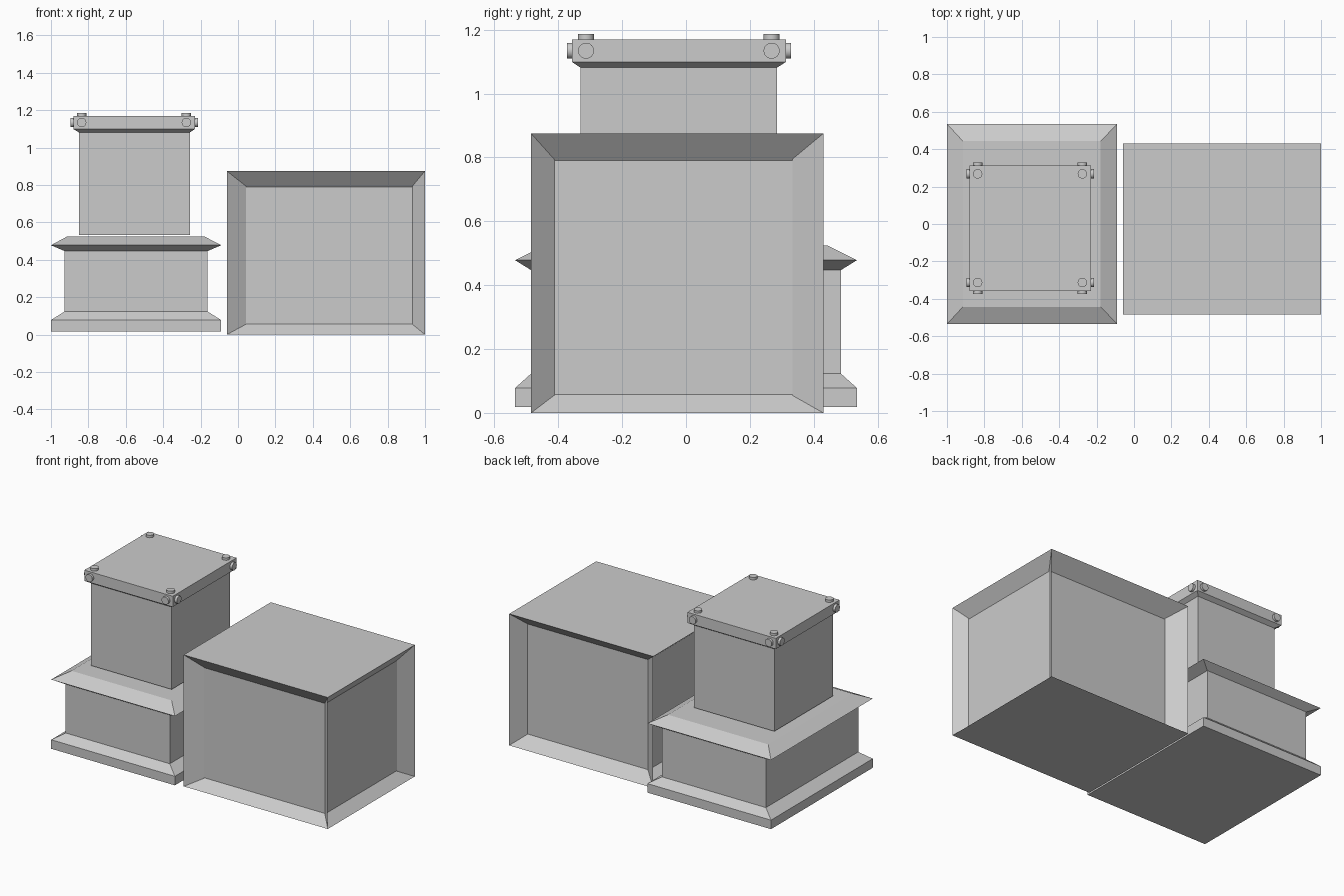
import bpy
import bmesh
from math import pi
from mathutils import Matrix, Vector

if "Cube" in bpy.data.objects:
    bpy.data.objects.remove(bpy.data.objects["Cube"])

grey = bpy.data.materials.new("plain grey")
grey.use_nodes = True
colour = (0.6, 0.6, 0.6, 1)
grey.diffuse_color = colour
grey.node_tree.nodes["Principled BSDF"].inputs["Base Color"].default_value = colour


def add_object(name, bm):
    bmesh.ops.recalc_face_normals(bm, faces=bm.faces)
    mesh = bpy.data.meshes.new(name)
    bm.to_mesh(mesh)
    bm.free()
    mesh.materials.append(grey)
    obj = bpy.data.objects.new(name, mesh)
    bpy.context.collection.objects.link(obj)
    return obj


def stack(name, rings):
    """Loft rectangles given as (x0, x1, y0, y1, z) from bottom to top."""
    bm = bmesh.new()
    loops = [[bm.verts.new(p) for p in ((x0, y0, z), (x1, y0, z), (x1, y1, z), (x0, y1, z))]
             for x0, x1, y0, y1, z in rings]
    bm.faces.new(loops[0])
    bm.faces.new(loops[-1])
    for low, high in zip(loops, loops[1:]):
        for i in range(4):
            j = (i + 1) % 4
            bm.faces.new((low[i], low[j], high[j], high[i]))
    return add_object(name, bm)


# Wide block with recessed panels on all four sides
outer = (-0.06, 1.0, -0.485, 0.43)
inner = (0.04, 0.935, -0.415, 0.335)
stack("recessed_block", [outer + (0,), inner + (0.058,), inner + (0.79,), outer + (0.875,)])

# Thin diagonal ribs that close the block's corners
for side, ix in (("right", 0), ("left", 1)):
    for end, iy in (("front", 2), ("back", 3)):
        tip = Vector((outer[ix], outer[iy], 0))
        root = Vector((inner[ix], inner[iy], 0))
        across = (tip - root).cross(Vector((0, 0, 1))).normalized() * 0.004
        bm = bmesh.new()
        base = bm.faces.new([bm.verts.new(p) for p in (tip, root + across, root - across)])
        top = bmesh.ops.extrude_face_region(bm, geom=[base])["geom"]
        bmesh.ops.translate(bm, vec=(0, 0, 0.875),
                            verts=[v for v in top if isinstance(v, bmesh.types.BMVert)])
        add_object(f"corner_rib_{end}_{side}", bm)

# Pedestal with plinth and flared ledge
plinth = (-1.0, -0.09, -0.535, 0.535)
waist = (-0.928, -0.162, -0.485, 0.485)
deck = (-0.915, -0.178, -0.443, 0.443)
stack("pedestal", [plinth + (0.018,), plinth + (0.078,), waist + (0.123,),
                   waist + (0.447,), plinth + (0.478,), deck + (0.524,)])

# Column and its cap
shaft = (-0.85, -0.257, -0.33, 0.285)
lid = (-0.88, -0.23, -0.357, 0.313)
stack("column", [shaft + (0.533,), shaft + (1.081,), lid + (1.099,), lid + (1.17,)])


# Round bolt heads on the top and sides of the cap corners
def bolt(name, place, axis):
    bm = bmesh.new()
    turn = Vector((0, 0, 1)).rotation_difference(axis).to_matrix().to_4x4()
    bmesh.ops.create_cone(bm, cap_ends=True, segments=24, radius1=0.025, radius2=0.025,
                          depth=0.032, matrix=Matrix.Translation(place) @ turn)
    obj = add_object(name, bm)
    bpy.ops.object.select_all(action="DESELECT")
    obj.select_set(True)
    bpy.context.view_layer.objects.active = obj
    bpy.ops.object.shade_smooth_by_angle(angle=pi / 6)


for side, sx, x in (("right", -1, -0.836), ("left", 1, -0.276)):
    for end, sy, y in (("front", -1, -0.313), ("back", 1, 0.268)):
        label = f"{end}_{side}"
        bolt(f"top_bolt_{label}", Vector((x, y, 1.17)), Vector((0, 0, 1)))
        edge_x = lid[0] if sx < 0 else lid[1]
        edge_y = lid[2] if sy < 0 else lid[3]
        bolt(f"side_bolt_{label}", Vector((edge_x, y, 1.134)), Vector((sx, 0, 0)))
        bolt(f"face_bolt_{label}", Vector((x, edge_y, 1.134)), Vector((0, sy, 0)))
